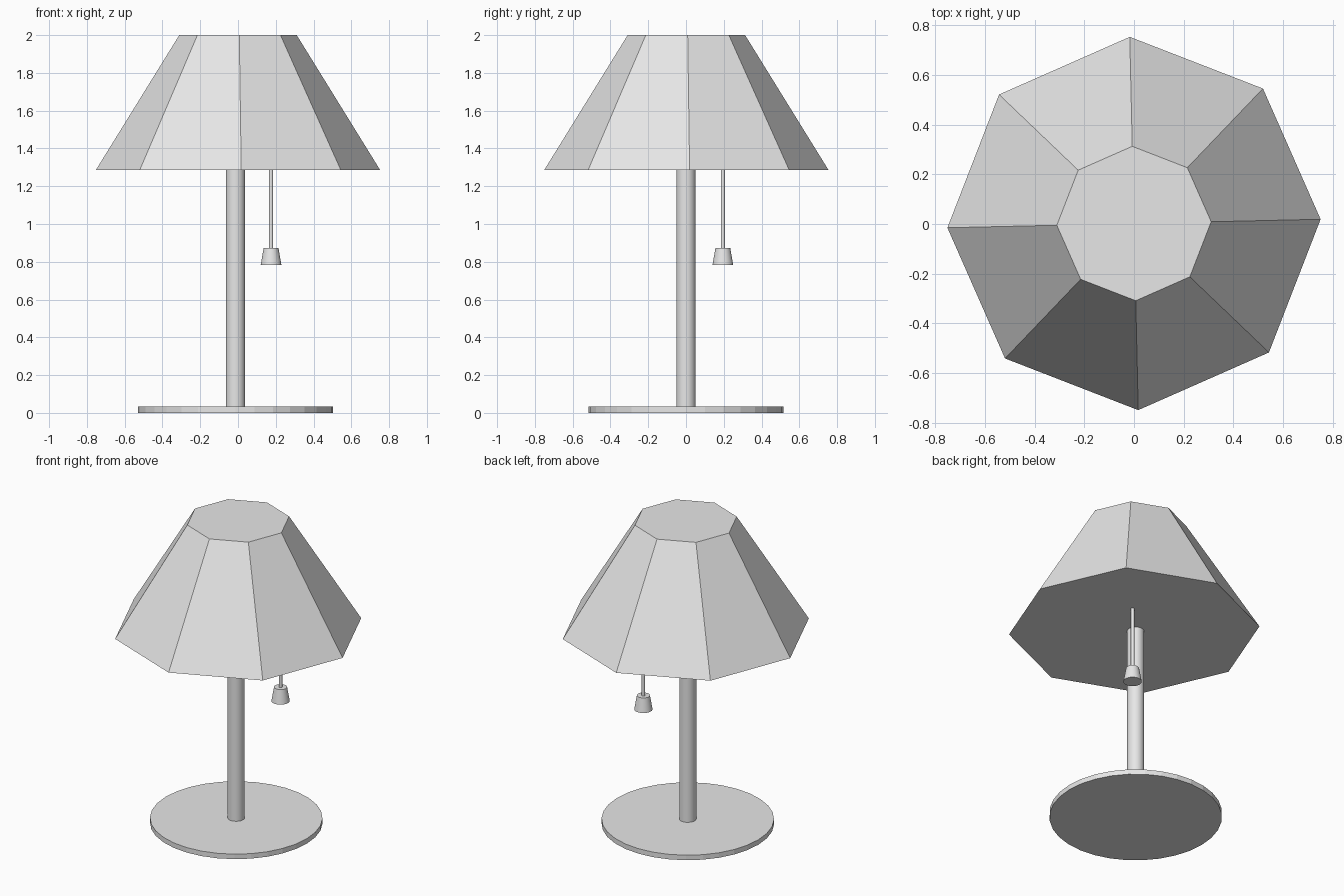
import bpy
import math

default_cube = bpy.data.objects.get("Cube")
if default_cube:
    bpy.data.objects.remove(default_cube, do_unlink=True)

# Single light grey finish
grey = bpy.data.materials.new("light_grey")
grey.use_nodes = True
colour = (0.8, 0.8, 0.8, 1)
grey.diffuse_color = colour
grey.node_tree.nodes["Principled BSDF"].inputs["Base Color"].default_value = colour


def frustum(name, sides, r_low, r_high, z_low, z_high, x=0, y=0, turn=0, smooth=True):
    """Capped upright cone section between two heights."""
    bpy.ops.mesh.primitive_cone_add(
        vertices=sides, radius1=r_low, radius2=r_high, depth=z_high - z_low,
        location=(x, y, (z_low + z_high) / 2), rotation=(0, 0, math.radians(turn)))
    part = bpy.context.object
    part.name = name
    part.data.materials.append(grey)
    if smooth:
        bpy.ops.object.shade_smooth_by_angle(angle=math.radians(30))
    return part


STAND_X = -0.013
CORD_X, CORD_Y = 0.175, 0.195
SHADE_Z = 1.287

# Stand
frustum("base", 32, 0.517, 0.517, 0, 0.033, x=STAND_X, smooth=False)
frustum("pole", 32, 0.051, 0.051, 0.033, SHADE_Z, x=STAND_X)

# Eight-sided closed shade, turned very slightly
frustum("shade", 8, 0.752, 0.311, SHADE_Z, 2, y=0.002, turn=1.3, smooth=False)

# Pull cord with its weighted end
frustum("pull_cord", 16, 0.011, 0.011, 0.87, SHADE_Z, x=CORD_X, y=CORD_Y)
frustum("pull_weight", 32, 0.055, 0.039, 0.782, 0.874, x=CORD_X, y=CORD_Y)
